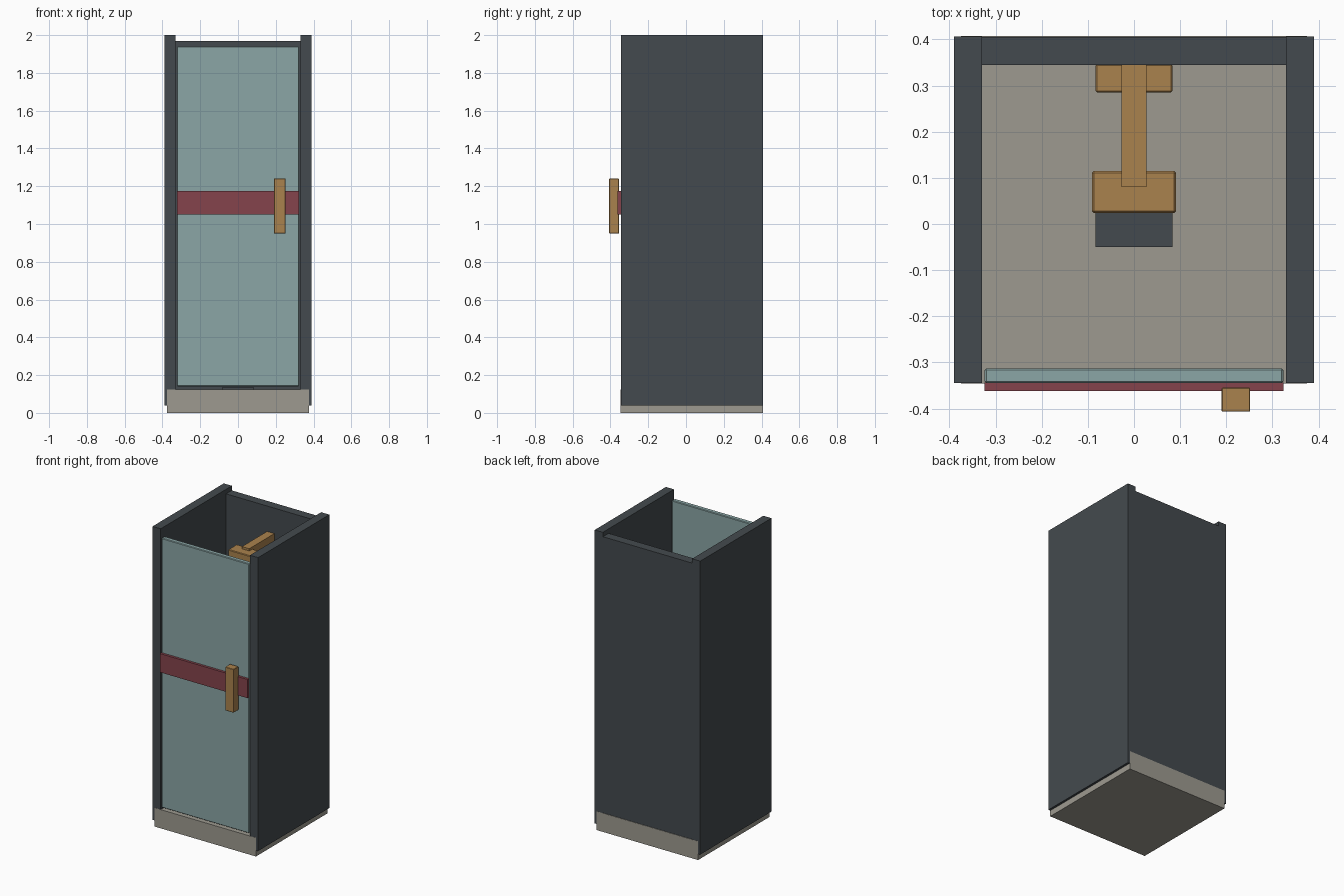
import bpy

if "Cube" in bpy.data.objects:
    bpy.data.objects.remove(bpy.data.objects["Cube"])


def material(name, r, g, b):
    lin = [((c / 255 + 0.055) / 1.055) ** 2.4 for c in (r, g, b)]
    m = bpy.data.materials.new(name)
    m.diffuse_color = (*lin, 1.0)
    m.use_nodes = True
    m.node_tree.nodes["Principled BSDF"].inputs["Base Color"].default_value = m.diffuse_color
    return m


DARK = material("dark_slate", 68, 74, 78)
GLASS = material("pale_teal", 139, 166, 166)
STONE = material("warm_grey", 157, 154, 144)
BRASS = material("brass", 170, 130, 77)
RED = material("deep_red", 133, 67, 76)


def box(name, mat, x, y, z, bevel=0.0):
    """Box spanning the given (low, high) ranges."""
    spans = (x, y, z)
    bpy.ops.mesh.primitive_cube_add(size=1, location=[(a + b) / 2 for a, b in spans])
    ob = bpy.context.object
    ob.name = name
    ob.scale = [b - a for a, b in spans]
    bpy.ops.object.transform_apply(location=False, rotation=False, scale=True)
    ob.data.materials.append(mat)
    if bevel:
        mod = ob.modifiers.new("edge", 'BEVEL')
        mod.width = bevel
        mod.segments = 1
    return ob


# tray and drain
box("shower_tray", STONE, (-0.375, 0.375), (-0.346, 0.408), (0, 0.125))
box("drain", DARK, (-0.083, 0.083), (-0.05, 0.113), (0.115, 0.137))

# walls
for side, s in (("left", -1), ("right", 1)):
    box(side + "_wall", DARK, sorted((s * 0.33, s * 0.39)), (-0.345, 0.407), (0.04, 2.0))
box("back_wall", DARK, (-0.33, 0.33), (0.345, 0.405), (0.08, 1.97))

# door with stripe and handle
box("glass_door", GLASS, (-0.324, 0.324), (-0.345, -0.313), (0.14, 1.94), 0.004)
box("door_stripe", RED, (-0.324, 0.324), (-0.362, -0.344), (1.05, 1.175))
box("door_handle", BRASS, (0.19, 0.252), (-0.407, -0.355), (0.95, 1.24), 0.002)

# shower fittings
box("valve", BRASS, (-0.083, 0.083), (0.285, 0.347), (0.98, 1.12), 0.003)
box("riser_pipe", BRASS, (-0.027, 0.027), (0.291, 0.346), (1.05, 1.80))
box("shower_arm", BRASS, (-0.027, 0.027), (0.08, 0.291), (1.75, 1.80))
box("shower_head", BRASS, (-0.091, 0.091), (0.024, 0.115), (1.72, 1.785), 0.004)
